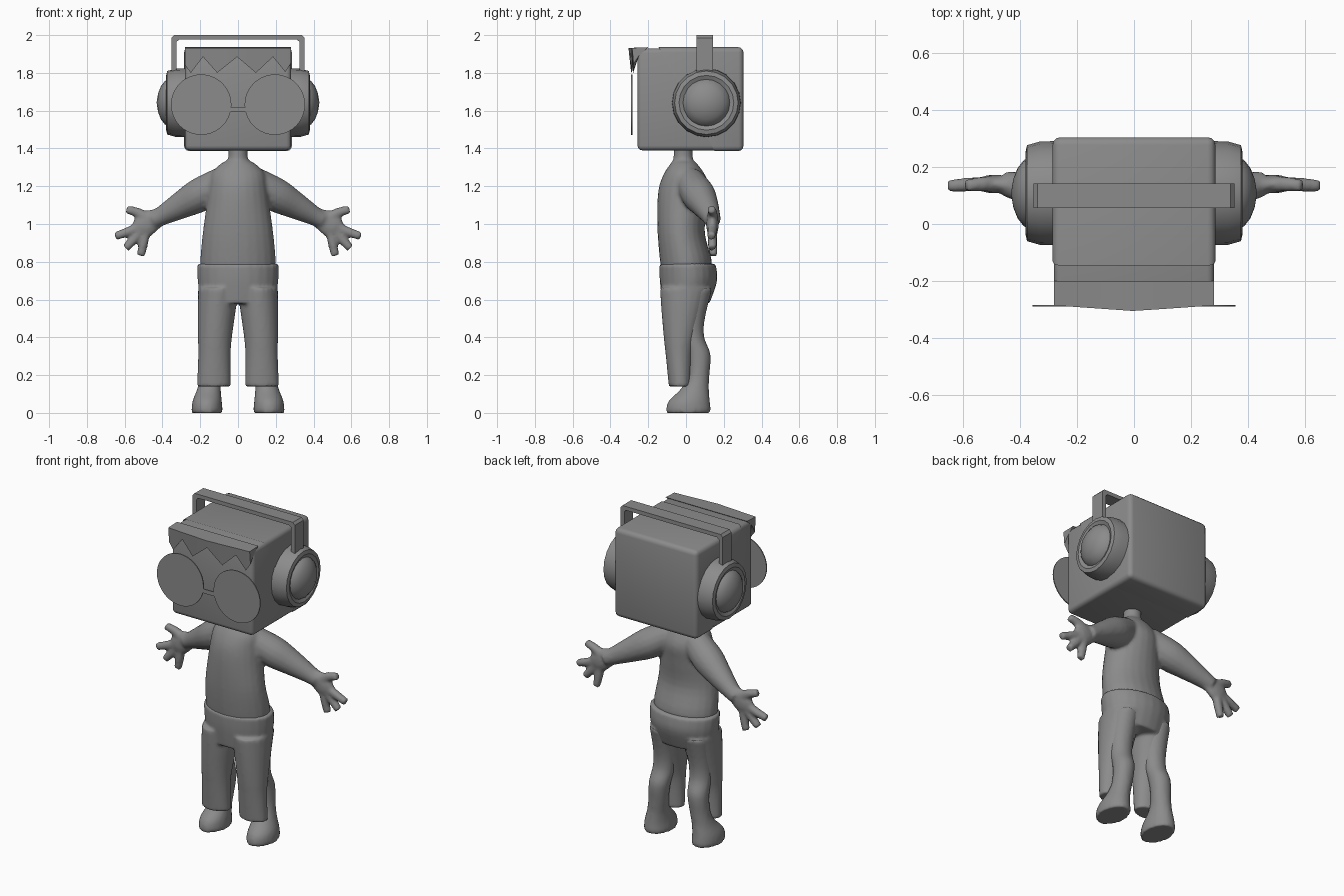
import bpy, bmesh
from math import sin, cos, pi, radians
from mathutils import Vector, Matrix

if "Cube" in bpy.data.objects:
    bpy.data.objects.remove(bpy.data.objects["Cube"])

grey = bpy.data.materials.new("plain grey")
grey.use_nodes = True
COLOUR = (0.26, 0.26, 0.26, 1)
grey.diffuse_color = COLOUR
next(n for n in grey.node_tree.nodes
     if n.type == 'BSDF_PRINCIPLED').inputs["Base Color"].default_value = COLOUR


def finish(name, bm, angle=35):
    """Turn a bmesh into a named, coloured, shaded object."""
    bmesh.ops.recalc_face_normals(bm, faces=bm.faces)
    mesh = bpy.data.meshes.new(name)
    bm.to_mesh(mesh)
    bm.free()
    mesh.materials.append(grey)
    ob = bpy.data.objects.new(name, mesh)
    bpy.context.collection.objects.link(ob)
    bpy.ops.object.select_all(action='DESELECT')
    ob.select_set(True)
    bpy.context.view_layer.objects.active = ob
    bpy.ops.object.shade_smooth_by_angle(angle=radians(angle))
    return ob


def blend(ob, voxel=0.011, rounds=5):
    """Fuse overlapping volumes into one soft skin."""
    rm = ob.modifiers.new("fuse", 'REMESH')
    rm.mode = 'VOXEL'
    rm.voxel_size = voxel
    rm.use_smooth_shade = True
    sm = ob.modifiers.new("soften", 'SMOOTH')
    sm.factor = 0.5
    sm.iterations = rounds


def curve_through(points, steps=4):
    """Catmull-Rom interpolation of tuples."""
    p = [Vector(q) for q in points]
    p = [p[0]] + p + [p[-1]]
    out = []
    for a, b, c, d in zip(p, p[1:], p[2:], p[3:]):
        for k in range(steps):
            t = k / steps
            out.append(b + (c - a) * (t / 2) + (a * 2 - b * 5 + c * 4 - d) * (t * t / 2)
                       + (b * 3 - a - c * 3 + d) * (t ** 3 / 2))
    return out + [p[-1]]


def loft(bm, rings, n=24):
    """Skin ellipses given as (centre, u axis, v axis)."""
    loops = [[bm.verts.new(c + u * cos(2 * pi * i / n) + v * sin(2 * pi * i / n))
              for i in range(n)] for c, u, v in rings]
    for a, b in zip(loops, loops[1:]):
        for i in range(n):
            bm.faces.new((a[i], a[(i + 1) % n], b[(i + 1) % n], b[i]))
    bm.faces.new(loops[0])
    bm.faces.new(loops[-1])


def column(bm, rows, side=1):
    """Upright loft from rows of (z, x, y, half width, half depth)."""
    loft(bm, [(Vector((side * r[1], r[2], r[0])), Vector((r[3], 0, 0)),
               Vector((0, r[4], 0))) for r in curve_through(rows)])


def tube(bm, rows, side=1, flat=1.0):
    """Limb along rows of (x, y, z, radius), thinned in depth by flat."""
    pts = curve_through(rows)
    cs = [Vector((side * p[0], p[1], p[2])) for p in pts]
    rings = []
    for i, c in enumerate(cs):
        t = (cs[min(i + 1, len(cs) - 1)] - cs[max(i - 1, 0)]).normalized()
        u = t.cross(Vector((0, 1, 0))).normalized()
        rings.append((c, u * pts[i][3], u.cross(t) * pts[i][3] * flat))
    loft(bm, rings, 16)


def box(bm, lo, hi, bevel=0):
    """Box between two corners with rounded edges."""
    lo, hi = Vector(lo), Vector(hi)
    m = Matrix.Translation((lo + hi) / 2) @ Matrix.Diagonal((*(hi - lo), 1))
    bmesh.ops.create_cube(bm, size=1, matrix=m)
    if bevel:
        bmesh.ops.bevel(bm, geom=bm.edges[:], offset=bevel, segments=3,
                        profile=0.5, affect='EDGES')


# Shirt with neck, arms and hands
bm = bmesh.new()
column(bm, [(.70, 0, 0, .19, .12), (.8, 0, 0, .2, .137), (.95, 0, -.025, .187, .125),
            (1.1, 0, -.02, .167, .132), (1.2, 0, -.01, .155, .132),
            (1.27, 0, -.01, .14, .105), (1.32, 0, -.012, .09, .07),
            (1.345, 0, -.015, .053, .052), (1.42, 0, -.015, .052, .05)])
fingers = [[(.49, .14, 1.035, .03), (.53, .14, 1.06, .026), (.59, .135, 1.078, .022)],
           [(.52, .14, .985, .026), (.58, .138, .96, .025), (.65, .133, .935, .022)],
           [(.51, .14, .97, .026), (.55, .14, .92, .025), (.595, .138, .872, .022)],
           [(.49, .14, .96, .026), (.5, .142, .9, .025), (.515, .145, .832, .022)]]
for s in (1, -1):
    tube(bm, [(.08, .02, 1.225, .08), (.2, .065, 1.155, .09), (.3, .1, 1.1, .073),
              (.4, .13, 1.045, .052), (.45, .14, 1.02, .045)], s)
    tube(bm, [(.42, .135, 1.035, .05), (.47, .14, 1.01, .064),
              (.51, .14, .98, .062), (.54, .14, .96, .04)], s, 0.5)
    for f in fingers:
        tube(bm, f, s)
blend(finish("shirt_arms_and_hands", bm), 0.01, 4)

# Trousers
bm = bmesh.new()
column(bm, [(.79, 0, .008, .217, .149), (.7, 0, .013, .214, .152), (.58, 0, 0, .195, .125)])
for s in (1, -1):
    column(bm, [(.66, .105, 0, .106, .138), (.55, .112, -.015, .101, .116),
                (.4, .122, -.03, .09, .088), (.3, .125, -.035, .086, .072),
                (.14, .128, -.03, .09, .061)], s)
blend(finish("trousers", bm), 0.011, 3)

# Lower legs running down into the feet
bm = bmesh.new()
for s in (1, -1):
    column(bm, [(.66, .115, .05, .08, .09), (.5, .12, .03, .07, .07),
                (.4, .125, .035, .065, .062), (.31, .132, .067, .062, .063),
                (.2, .142, .066, .058, .058), (.13, .153, .048, .062, .073),
                (.065, .163, .018, .077, .108), (.02, .164, .013, .082, .118),
                (0, .164, .013, .081, .116)], s)
blend(finish("legs_and_feet", bm), 0.011, 3)

# Box head
bm = bmesh.new()
box(bm, (-.281, -.257, 1.39), (.281, .298, 1.93), .025)
finish("head", bm)

# Hair shell over the crown and back, cut on a slant down the sides
bm = bmesh.new()
box(bm, (-.285, -.262, 1.386), (.285, .304, 1.936), .027)
bmesh.ops.bisect_plane(bm, geom=bm.verts[:] + bm.edges[:] + bm.faces[:],
                       plane_co=(0, -.11, 1.87), plane_no=(0, -.48, -.26),
                       clear_outer=True)
finish("hair", bm)

# Jagged fringe: an overhanging wedge with a zigzag lower edge
zigzag = [(-.28, 1.84), (-.25, 1.80), (-.185, 1.885), (-.11, 1.80), (-.005, 1.885),
          (.095, 1.80), (.185, 1.885), (.25, 1.805), (.28, 1.85)]
bm = bmesh.new()
sections = []
for x, z in zigzag:
    front = -.305 + .07 * abs(x)
    sections.append([bm.verts.new(p) for p in (
        (x, -.2, 1.936), (x, front, 1.932), (x, front + .008, z), (x, -.25, 1.89))])
for a, b in zip(sections, sections[1:]):
    for i in range(4):
        j = (i + 1) % 4
        bm.faces.new((a[i], a[j], b[j], b[i]))
bm.faces.new(sections[0])
bm.faces.new(sections[-1])
finish("hair_fringe", bm)

# Round glasses with a bridge
for name, s in (("left", 1), ("right", -1)):
    bm = bmesh.new()
    m = Matrix.Translation((s * .195, -.287, 1.632)) @ Matrix.Rotation(pi / 2, 4, 'X')
    bmesh.ops.create_cone(bm, cap_ends=True, segments=40, radius1=.16, radius2=.16,
                          depth=.006, matrix=m)
    finish(name + "_lens", bm)
bm = bmesh.new()
box(bm, (-.042, -.29, 1.592), (.042, -.284, 1.618))
finish("glasses_bridge", bm)

# Headphone cups turned around the x axis
cup = [(.26, 0), (.26, .183), (.33, .181), (.375, .168), (.38, .145), (.37, .124),
       (.387, .115), (.408, .088), (.423, .05), (.431, 0)]
for name, s in (("left", 1), ("right", -1)):
    bm = bmesh.new()
    vs = [bm.verts.new((s * x, .108, 1.642 + r)) for x, r in cup]
    edges = [bm.edges.new(e) for e in zip(vs, vs[1:])]
    bmesh.ops.spin(bm, geom=vs + edges, cent=(0, .108, 1.642), axis=(1, 0, 0),
                   angle=2 * pi, steps=20)
    bmesh.ops.remove_doubles(bm, verts=bm.verts, dist=1e-4)
    finish(name + "_headphone_cup", bm)

# Headband as an arch outline extruded in depth
half = [(.352, 1.72), (.352, 1.985), (.338, 2.0)]
inner = [(.312, 1.976), (.325, 1.965), (.325, 1.72)]
right_half = [(-x, z) for x, z in half]
outline = half + right_half[::-1] + [(-x, z) for x, z in inner[::-1]][::-1][::-1] + inner
bm = bmesh.new()
face = bm.faces.new([bm.verts.new((x, .056, z)) for x, z in outline])
ext = bmesh.ops.extrude_face_region(bm, geom=[face])
bmesh.ops.translate(bm, vec=(0, .086, 0),
                    verts=[v for v in ext["geom"] if isinstance(v, bmesh.types.BMVert)])
finish("headband", bm)
